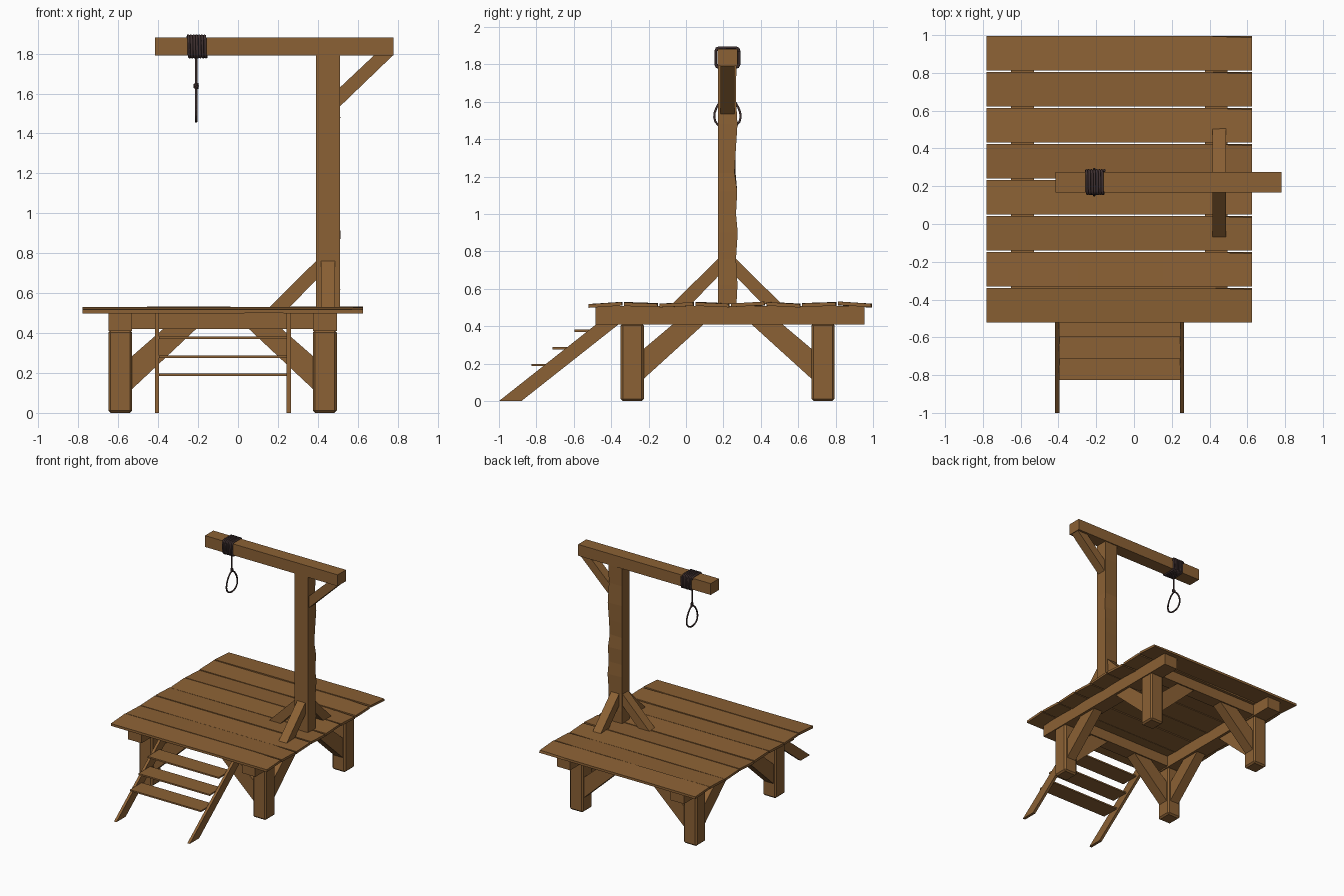
import bpy, bmesh, math, random
from mathutils import Vector

if "Cube" in bpy.data.objects:
    bpy.data.objects.remove(bpy.data.objects["Cube"])
random.seed(4)

def material(name, col):
    m = bpy.data.materials.new(name)
    m.diffuse_color = (*col, 1)
    m.use_nodes = True
    m.node_tree.nodes["Principled BSDF"].inputs["Base Color"].default_value = m.diffuse_color
    return m

wood = material("wood", (0.26, 0.12, 0.035))
dark = material("rope", (0.05, 0.03, 0.03))

def loft(name, rings, mat=wood, bevel=0):
    bm = bmesh.new()
    loops = [[bm.verts.new(p) for p in r] for r in rings]
    n = len(loops[0])
    for a, b in zip(loops, loops[1:]):
        for i in range(n):
            j = (i + 1) % n
            bm.faces.new((a[i], a[j], b[j], b[i]))
    bm.faces.new(loops[0][::-1])
    bm.faces.new(loops[-1])
    bmesh.ops.recalc_face_normals(bm, faces=bm.faces[:])
    me = bpy.data.meshes.new(name)
    bm.to_mesh(me)
    bm.free()
    me.materials.append(mat)
    ob = bpy.data.objects.new(name, me)
    bpy.context.collection.objects.link(ob)
    if bevel:
        mod = ob.modifiers.new("bevel", 'BEVEL')
        mod.width, mod.segments = bevel, 1
    return ob

def prism(name, pts, axis, lo, hi, bevel=0):
    # profile in (y,z) for axis 'x', in (x,z) for axis 'y'
    place = (lambda t, p: (t, *p)) if axis == 'x' else (lambda t, p: (p[0], t, p[1]))
    return loft(name, [[place(t, p) for p in pts] for t in (lo, hi)], bevel=bevel)

def box(name, x, y, z, bevel=0):
    return prism(name, [(y[0], z[0]), (y[1], z[0]), (y[1], z[1]), (y[0], z[1])], 'x', *x, bevel=bevel)

def rope(name, pts, r, cyclic=False):
    cu = bpy.data.curves.new(name, 'CURVE')
    cu.dimensions = '3D'
    cu.bevel_depth, cu.bevel_resolution = r, 1
    cu.use_fill_caps = True
    sp = cu.splines.new('POLY')
    sp.points.add(len(pts) - 1)
    for q, p in zip(sp.points, pts):
        q.co = (*p, 1)
    sp.use_cyclic_u = cyclic
    cu.materials.append(dark)
    ob = bpy.data.objects.new(name, cu)
    bpy.context.collection.objects.link(ob)

# Deck planks, each slightly tilted and warped
for i in range(8):
    y0 = -0.522 + i * 0.1905
    y1 = y0 + 0.183
    tilt = (0.006, -0.003, 0.004, -0.004, 0.005, -0.005, 0.003, -0.006)[i]
    rings = []
    for x in (-0.78, -0.3, 0.15, 0.4, 0.626):
        w = random.uniform(-0.002, 0.002)
        e = 0.008 if x > 0.5 else 0
        za, zb = 0.506 - tilt + w, 0.506 + tilt + w
        rings.append([(x, y0, za), (x, y1, zb), (x, y1 - e, zb + 0.019), (x, y0, za + 0.019)])
    loft(f"deck_plank_{i + 1}", rings)

# Legs, deck frame and under-deck braces
sides = [(-0.65, -0.53), (0.375, 0.495)]
rows = [(-0.35, -0.225), (0.67, 0.795)]
for i, x in enumerate(sides):
    box(f"side_beam_{i}", x, (-0.485, 0.955), (0.41, 0.507))
    for j, y in enumerate(rows):
        box(f"leg_{i}{j}", x, y, (0, 0.415), 0.012)
        s, a = (1, y[1]) if j == 0 else (-1, y[0])
        prism(f"side_brace_{i}{j}", [(a, 0.12), (a + s * 0.325, 0.415), (a + s * 0.16, 0.415), (a, 0.28)],
              'x', x[0] + 0.02, x[1] - 0.02)
        s, a = (1, x[1]) if i == 0 else (-1, x[0])
        prism(f"cross_brace_{i}{j}", [(a, 0.12), (a + s * 0.325, 0.425), (a + s * 0.16, 0.425), (a, 0.285)],
              'y', y[0] + 0.02, y[1] - 0.02)
for j, y in enumerate(rows):
    box(f"cross_beam_{j}", (-0.53, 0.375), (y[0] + 0.01, y[1] - 0.01), (0.42, 0.505))

# Upright post with one worn corner
wear = [(0.52, 0), (0.62, 0.004), (0.76, -0.002), (0.9, 0.005), (1.0, -0.002), (1.12, 0.003),
        (1.22, -0.008), (1.34, -0.003), (1.48, 0.004), (1.64, -0.003), (1.79, 0)]
loft("post", [[(0.39, 0.17, z), (0.51, 0.17, z), (0.51 + d * 0.6, 0.27 + d * 1.3, z), (0.39, 0.265, z)]
              for z, d in wear])

# Overhead beam and post braces
box("top_beam", (-0.415, 0.78), (0.168, 0.275), (1.79, 1.882))
prism("top_brace", [(0.51, 1.535), (0.775, 1.79), (0.68, 1.79), (0.51, 1.63)], 'y', 0.185, 0.258)
for name, a, s, axis, lo, hi in [("front_post_brace", 0.17, -1, 'x', 0.415, 0.487),
                                 ("back_post_brace", 0.268, 1, 'x', 0.415, 0.487),
                                 ("left_post_brace", 0.39, -1, 'y', 0.185, 0.258)]:
    prism(name, [(a, 0.665), (a + s * 0.14, 0.52), (a + s * 0.242, 0.52), (a, 0.76)], axis, lo, hi)

# Stairs
for name, x in [("left_stringer", -0.417), ("right_stringer", 0.244)]:
    prism(name, [(-1, 0), (-0.88, 0), (-0.24, 0.505), (-0.36, 0.505)], 'x', x, x + 0.022)
for i, (y, z) in enumerate([(-0.825, 0.186), (-0.715, 0.276), (-0.597, 0.37)]):
    box(f"tread_{i + 1}", (-0.396, 0.245), (y, y + 0.15), (z, z + 0.012))

# Rope coil around the beam: rounded-square helix
section = []
for k, (sy, sz) in enumerate([(1, 1), (-1, 1), (-1, -1), (1, -1)]):
    for t in (0, 45, 90):
        a = math.radians(k * 90 + t)
        section.append((0.2215 + sy * 0.045 + 0.017 * math.cos(a),
                        1.836 + sz * 0.036 + 0.017 * math.sin(a)))
n = len(section)
rope("rope_coil", [(-0.252 + 0.095 * i / (7 * n), *section[i % n]) for i in range(7 * n + 1)], 0.0075)

# Hanging rope, knot and loop
rx, ry = -0.21, 0.2215
rope("hanging_rope", [(rx, ry, 1.79), (rx, ry, 1.63)], 0.0065)
rope("rope_knot", [(rx + 0.008 * math.cos(a), ry + 0.008 * math.sin(a), 1.628 + 0.0011 * i)
                   for i in range(19) for a in [i * math.pi / 3]], 0.006)
loop = []
for i in range(20):
    a = 2 * math.pi * i / 20
    c = math.cos(a)
    loop.append((rx, ry + 0.068 * math.sin(a) * (1 - 0.3 * c), 1.543 + 0.083 * c))
rope("rope_loop", loop, 0.0065, True)
